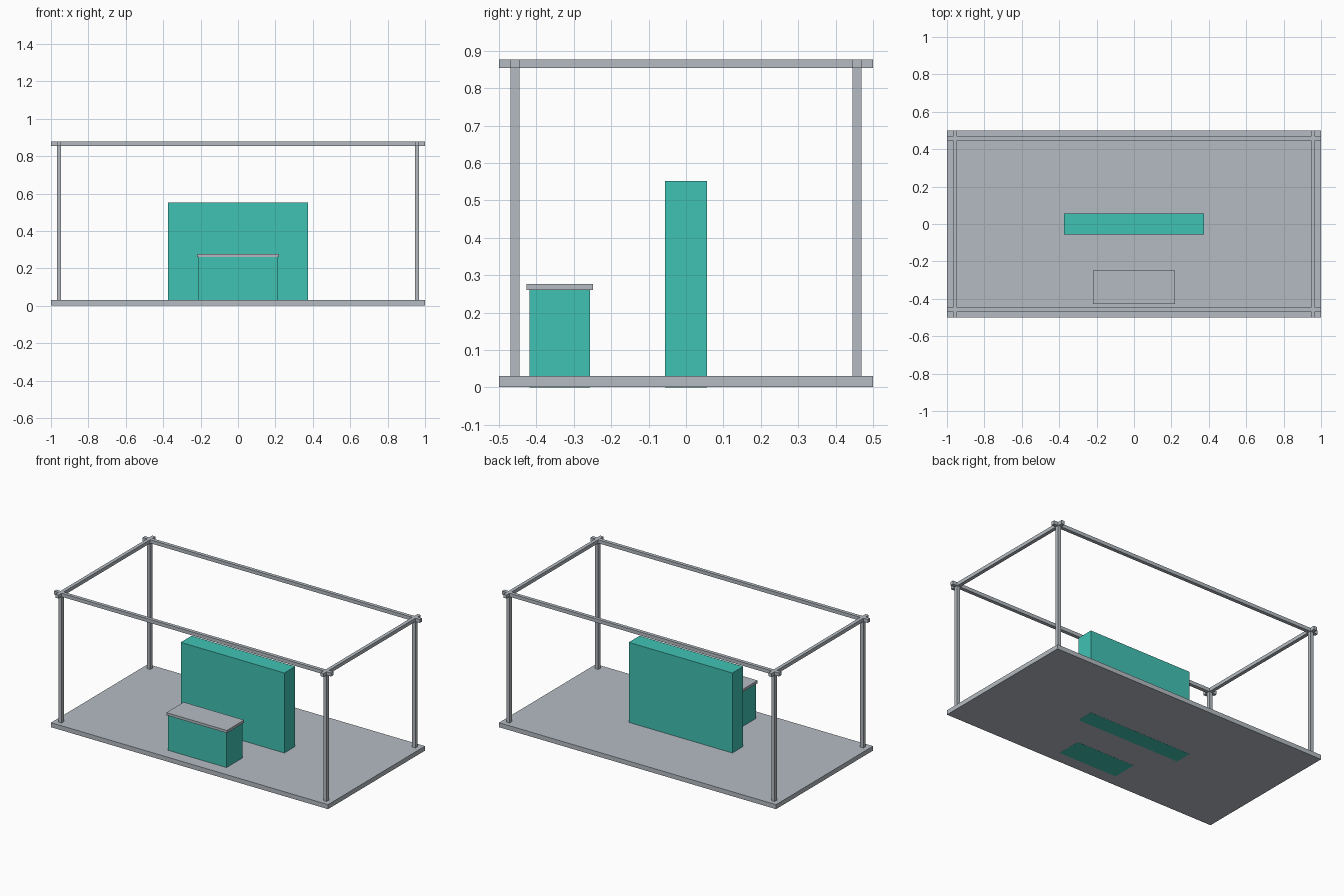
import bpy

cube = bpy.data.objects.get("Cube")
if cube:
    bpy.data.objects.remove(cube, do_unlink=True)


def material(name, rgb):
    m = bpy.data.materials.new(name)
    m.use_nodes = True
    color = (*rgb, 1)
    m.diffuse_color = color
    m.node_tree.nodes["Principled BSDF"].inputs["Base Color"].default_value = color
    return m


grey = material("light_grey", (0.46, 0.50, 0.54))
teal = material("teal", (0.052, 0.54, 0.455))


def box(name, x, y, z, mat):
    """Box spanning the (min, max) range given on each axis."""
    spans = (x, y, z)
    bpy.ops.mesh.primitive_cube_add(size=1, location=[sum(s) / 2 for s in spans])
    ob = bpy.context.object
    ob.name = name
    ob.scale = [s[1] - s[0] for s in spans]
    bpy.ops.object.transform_apply(location=False, rotation=False, scale=True)
    ob.data.materials.append(mat)
    return ob


def around(centre, half):
    return (centre - half, centre + half)


FLOOR, TOP = 0.03, 0.877
BAR = 0.0115                 # half thickness of the frame bars
POST_X, POST_Y = 0.957, 0.457
rail_z = (TOP - 2 * BAR, TOP)

# Floor, with the solid blocks passing through to its underside
box("floor", (-1, 1), (-0.5, 0.5), (0.0006, FLOOR), grey)
box("back_wall", around(0, 0.374), around(0, 0.056), (0, 0.552), teal)
box("counter_body", around(0, 0.211), (-0.419, -0.256), (0, 0.26), teal)
box("counter_top", around(0, 0.218), (-0.427, -0.248), (0.26, 0.277), grey)

# Open frame: corner posts and overhanging rails
for sx, side in ((-1, "right"), (1, "left")):
    for sy, end in ((-1, "front"), (1, "back")):
        box(f"{end}_{side}_post", around(sx * POST_X, BAR),
            around(sy * POST_Y, BAR), (FLOOR, TOP), grey)
    box(f"{side}_rail", around(sx * POST_X, BAR), (-0.5, 0.5), rail_z, grey)
for sy, end in ((-1, "front"), (1, "back")):
    box(f"{end}_rail", (-1, 1), around(sy * POST_Y, BAR), rail_z, grey)
